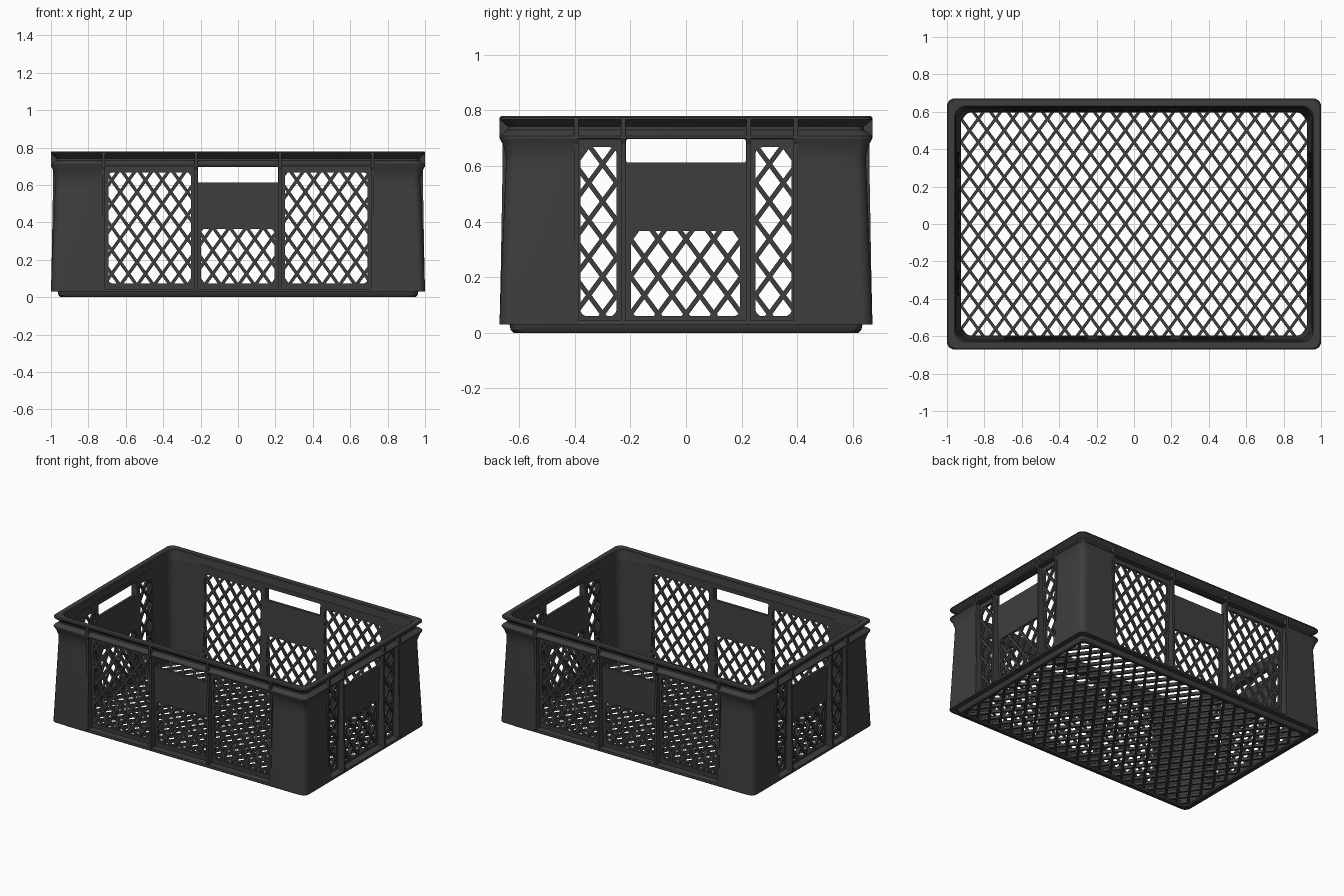
import bpy, bmesh, math
from mathutils import Vector

cube = bpy.data.objects.get("Cube")
if cube:
    bpy.data.objects.remove(cube, do_unlink=True)

HX, HY = 1.0, 0.671            # outer half sizes
COLOR = (0.048, 0.048, 0.048, 1)
mat = bpy.data.materials.new("dark grey plastic")
mat.use_nodes = True
mat.diffuse_color = COLOR
shader = mat.node_tree.nodes["Principled BSDF"]
shader.inputs["Base Color"].default_value = COLOR
shader.inputs["Roughness"].default_value = 0.6


def finish(name, bm, smooth=True):
    bmesh.ops.recalc_face_normals(bm, faces=bm.faces)
    mesh = bpy.data.meshes.new(name)
    bm.to_mesh(mesh)
    bm.free()
    mesh.materials.append(mat)
    ob = bpy.data.objects.new(name, mesh)
    bpy.context.collection.objects.link(ob)
    if smooth:
        bpy.ops.object.select_all(action='DESELECT')
        ob.select_set(True)
        bpy.context.view_layer.objects.active = ob
        bpy.ops.object.shade_smooth_by_angle(angle=math.radians(35))
    return ob


def round_rect(x0, x1, y0, y1, r, n=5):
    pts = []
    corners = [(x1 - r, y1 - r), (x0 + r, y1 - r), (x0 + r, y0 + r), (x1 - r, y0 + r)]
    for k, (cx, cy) in enumerate(corners):
        for i in range(n + 1):
            a = math.pi / 2 * (k + i / n)
            pts.append((cx + r * math.cos(a), cy + r * math.sin(a)))
    return pts


def skin(bm, loops, close):
    """Bridge matching loops of points with quads."""
    rows = [[bm.verts.new(p) for p in loop] for loop in loops]
    pairs = list(zip(rows, rows[1:])) + ([(rows[-1], rows[0])] if close else [])
    for a, b in pairs:
        for i in range(len(a)):
            j = (i + 1) % len(a)
            bm.faces.new((a[i], a[j], b[j], b[i]))
    if not close:
        bm.faces.new(rows[0])
        bm.faces.new(rows[-1])


def ring(name, profile):
    """Sweep a closed profile of (inset, height, corner radius) round the crate."""
    bm = bmesh.new()
    skin(bm, [[(x, y, z) for x, y in round_rect(d - HX, HX - d, d - HY, HY - d, r)]
              for d, z, r in profile], True)
    return finish(name, bm)


def prism(bm, outline, f, w0, w1):
    skin(bm, [[f(p, q, w) for p, q in outline] for w in (w0, w1)], False)


def lattice(bm, rect, cell, f, w0, w1, width=0.017):
    """Crossing diagonal bars clipped to a rectangle."""
    x0, x1, y0, y1 = rect
    cw, ch = cell
    for s in (1, -1):
        slope = s * ch / cw
        for k in range(-40, 41):
            c = (k + 0.5) * ch
            ends = sorted(((y - c) / slope for y in (y0, y1)))
            a, b = max(x0, ends[0]), min(x1, ends[1])
            if b - a < 0.01:
                continue
            p, q = Vector((a, slope * a + c)), Vector((b, slope * b + c))
            n = (q - p).normalized().orthogonal() * width / 2
            prism(bm, [p + n, q + n, q - n, p - n], f, w0, w1)


def wall_inset(z):
    return 0.073 - 0.028 * z


def side_map(axis, s):
    """Map (along, height, inset from outer plane) to space for one side."""
    if axis == "y":
        return lambda u, z, d: (u, s * (HY - d), z)
    return lambda u, z, d: (s * (HX - d), u, z)


# Rim with top lip, V groove and lower ledge
ring("rim", [(0.045, 0.775, 0.06), (0.040, 0.78, 0.06), (0.006, 0.78, 0.045),
             (0, 0.774, 0.045), (0, 0.768, 0.045), (0.03, 0.742, 0.04),
             (0.03, 0.73, 0.04), (0, 0.708, 0.045), (0, 0.70, 0.045),
             (0.03, 0.698, 0.04), (0.053, 0.70, 0.07)])

# Base frame with a stacking foot
ring("base_frame", [(0.002, 0.045, 0.04), (0, 0.03, 0.04), (0.036, 0.03, 0.04),
                    (0.040, 0.01, 0.04), (0.05, 0, 0.04), (0.068, 0, 0.04),
                    (0.074, 0.008, 0.04), (0.074, 0.045, 0.04)])

# Floor grid
bm = bmesh.new()
lattice(bm, (-0.93, 0.93, -0.602, 0.602), (0.0925, 0.125),
        lambda u, v, w: (u, v, w), 0.012, 0.032, 0.016)
finish("floor_grid", bm, False)

# Corner posts: L-shaped sections that taper in and flare under the rim
POST = [(0, 0.03), (0, 0.045), (0.022, 0.58), (0.024, 0.635), (0.012, 0.68), (0, 0.705)]


def post_section(d, z, ex, ey, sx, sy):
    def arc(inset, r):
        cx, cy = HX - inset - r, HY - inset - r
        steps = [math.pi / 2 * i / 6 for i in range(7)]
        return [(cx + r * math.cos(a), cy + r * math.sin(a)) for a in steps]
    t = wall_inset(z)
    pts = [(HX - d, ey)] + arc(d, 0.04) + [(ex, HY - d), (ex, HY - t)]
    pts += arc(t, 0.07)[::-1] + [(HX - t, ey)]
    return [(sx * x, sy * y, z) for x, y in pts]


for sx, side in ((1, "left"), (-1, "right")):
    for sy, end in ((-1, "front"), (1, "back")):
        bm = bmesh.new()
        skin(bm, [post_section(d, z, 0.72, 0.395, sx, sy) for d, z in POST], False)
        finish(f"{end}_{side}_corner_post", bm)

# Four side walls: pierced panel, lattice windows and outer ribs
RIB = [(0, 0.03), (0.004, 0.2), (0.011, 0.6), (0.011, 0.68), (0, 0.70),
       (0, 0.77), (0.045, 0.77), (0.06, 0.03)]
SIDES = [("front", "y", -1), ("back", "y", 1), ("left", "x", 1), ("right", "x", -1)]
for name, axis, s in SIDES:
    place = side_map(axis, s)
    long_side = axis == "y"
    edge, outer = (0.72, 0.693) if long_side else (0.395, 0.38)
    cell = (0.09, 0.125) if long_side else (0.1, 0.135)
    low, high = (0.073, 0.668) if long_side else (0.06, 0.668)
    windows = [(-outer, -0.25, low, high), (0.25, outer, low, high),
               (-0.198, 0.195, low, 0.366)]

    def wall(u, z, w):
        return place(u, z, wall_inset(z) - w)

    # Panel with rounded windows and a hand hole
    bm = bmesh.new()
    outlines = [round_rect(-edge - 0.01, edge + 0.01, 0.035, 0.725, 0.001, 1),
                round_rect(-0.215, 0.215, 0.613, 0.697, 0.006)]
    outlines += [round_rect(*w, 0.025) for w in windows]
    for loop in outlines:
        vs = [bm.verts.new((u, z, 0)) for u, z in loop]
        for i, v in enumerate(vs):
            bm.edges.new((v, vs[i - 1]))
    bmesh.ops.triangle_fill(bm, use_beauty=True, use_dissolve=False,
                            edges=bm.edges, normal=(0, 0, 1))
    geo = bmesh.ops.extrude_face_region(bm, geom=bm.faces[:], use_keep_orig=True)
    for v in [g for g in geo["geom"] if isinstance(g, bmesh.types.BMVert)]:
        v.co.z = 0.018
    for v in bm.verts:
        v.co = wall(*v.co)
    finish(f"{name}_wall", bm)

    # Window lattice
    bm = bmesh.new()
    for x0, x1, z0, z1 in windows:
        lattice(bm, (x0 - 0.008, x1 + 0.008, z0 - 0.008, z1 + 0.008), cell,
                wall, 0.002, 0.016)
    finish(f"{name}_lattice", bm, False)

    # Vertical ribs running up through the rim groove
    bm = bmesh.new()
    for u in (-edge, -0.225, 0.225, edge):
        prism(bm, RIB, lambda d, z, w: place(u + w, z, d), -0.008, 0.008)
    finish(f"{name}_ribs", bm, False)
